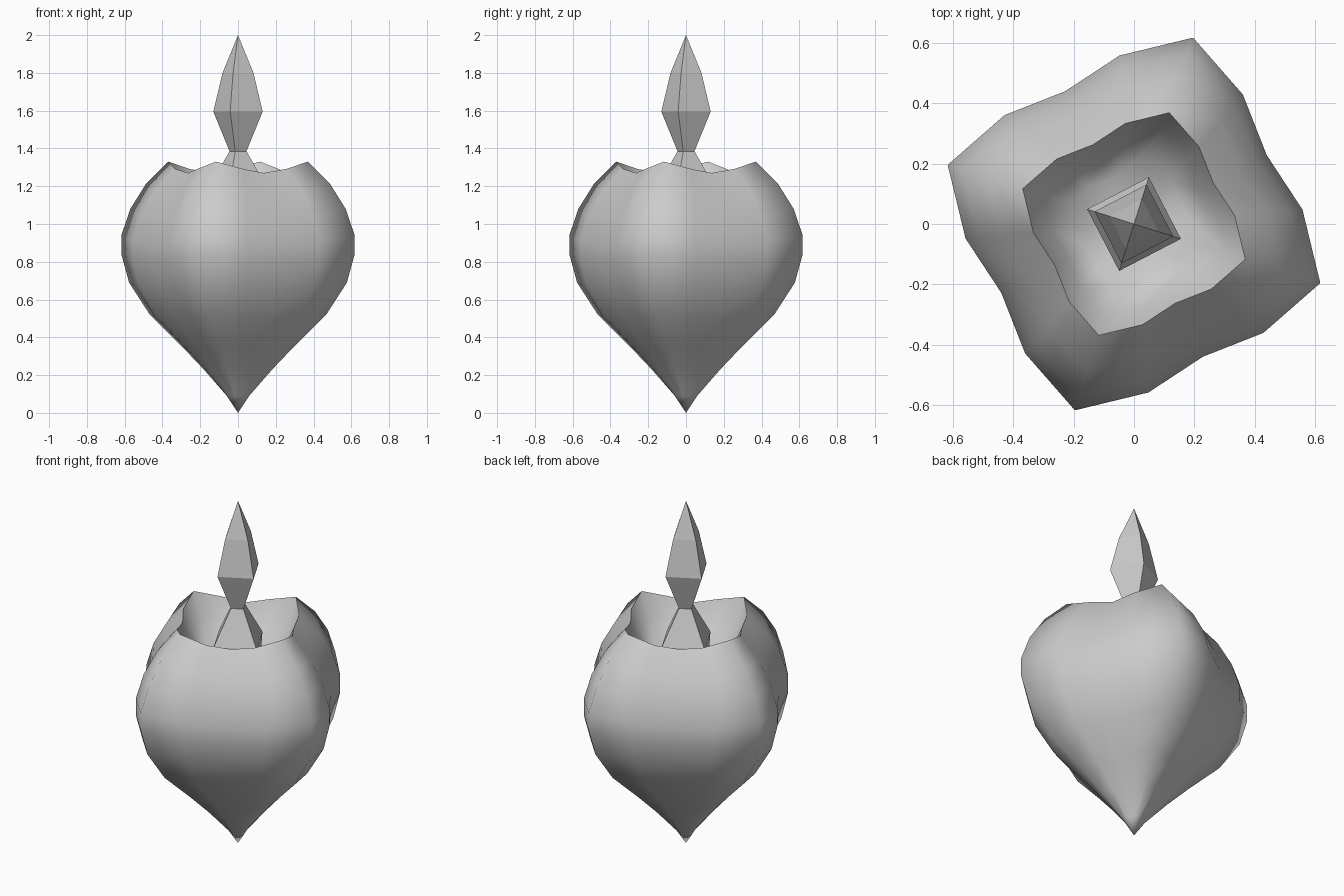
import bpy, bmesh, math

if "Cube" in bpy.data.objects:
    bpy.data.objects.remove(bpy.data.objects["Cube"])

TURN = math.radians(-17.6)          # the four corners are turned off the axes
SQUARE = [1.0, 0.865, 0.765, 0.865]  # radius factors from corner to side and back
DIP = [0.0, 0.65, 1.0, 0.65]         # how far the side sinks below the corner

grey = bpy.data.materials.new("light_grey")
grey.diffuse_color = (0.6, 0.6, 0.6, 1)
grey.use_nodes = True
grey.node_tree.nodes["Principled BSDF"].inputs["Base Color"].default_value = grey.diffuse_color


def lathe(name, profile, factors, dips, dip, smooth):
    """Sweep (radius, z) points around z; radius 0 makes a pole."""
    n = 4 * len(factors)
    bm = bmesh.new()
    rings = []
    for r, z in profile:
        if r == 0:
            rings.append([bm.verts.new((0, 0, z))] * n)
            continue
        ring = []
        for i in range(n):
            a = TURN + 2 * math.pi * i / n
            k = i % len(factors)
            rr = r * factors[k]
            ring.append(bm.verts.new((rr * math.cos(a), rr * math.sin(a),
                                      z * (1 - dip * dips[k]))))
        rings.append(ring)
    for lo, hi in zip(rings, rings[1:]):
        for i in range(n):
            j = (i + 1) % n
            quad = list(dict.fromkeys([lo[i], lo[j], hi[j], hi[i]]))
            bm.faces.new(quad).smooth = smooth
    me = bpy.data.meshes.new(name)
    bm.to_mesh(me)
    bm.free()
    me.materials.append(grey)
    ob = bpy.data.objects.new(name, me)
    bpy.context.collection.objects.link(ob)
    return ob


# bulb: pointed below, rounded square section, open wavy rim
lathe("bulb_shell",
      [(0, 0.0), (0.062, 0.09), (0.19, 0.23), (0.315, 0.355), (0.49, 0.52),
       (0.605, 0.69), (0.648, 0.84), (0.648, 0.94), (0.598, 1.08),
       (0.513, 1.21), (0.387, 1.33)],
      SQUARE, DIP, 0.045, True)

# hollow inside the rim, sloping down to the stem
lathe("bulb_hollow",
      [(0.387, 1.33), (0.32, 1.21), (0.22, 1.12), (0, 1.08)][::1],
      SQUARE, DIP, 0.045, True).data.flip_normals()

# four-sided spike with flared foot
lathe("spike",
      [(0.15, 1.04), (0.163, 1.19), (0.047, 1.385), (0.137, 1.595),
       (0.086, 1.8), (0, 2.0)],
      [1.0], [0.0], 0, False)
